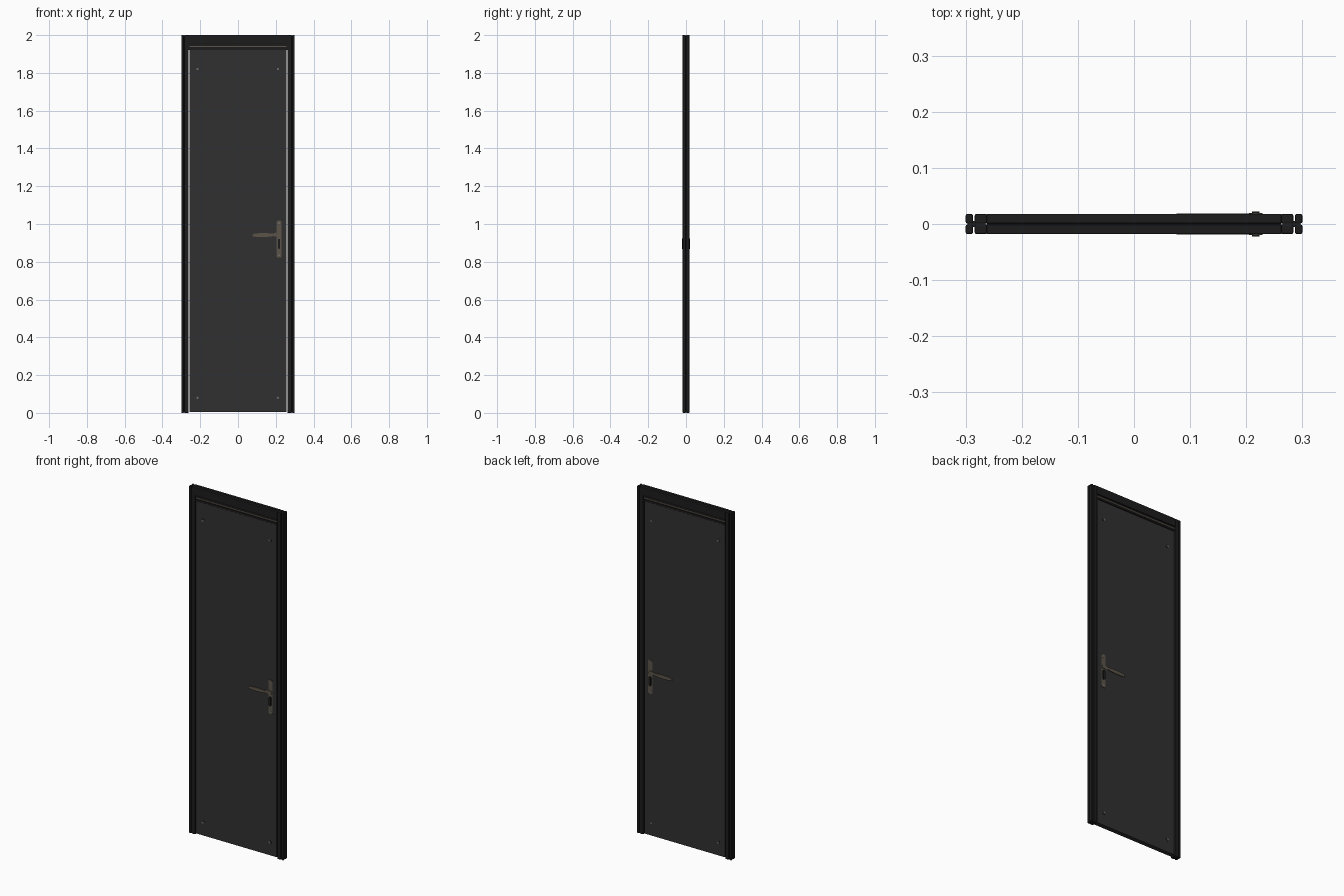
import bpy, bmesh, math

if "Cube" in bpy.data.objects:
    bpy.data.objects.remove(bpy.data.objects["Cube"])


def material(name, rgb):
    m = bpy.data.materials.new(name)
    m.diffuse_color = (*rgb, 1)
    m.use_nodes = True
    m.node_tree.nodes["Principled BSDF"].inputs["Base Color"].default_value = m.diffuse_color
    return m


FRAME = material("black frame", (0.012, 0.012, 0.012))
PANEL = material("charcoal panel", (0.030, 0.030, 0.030))
BRONZE = material("dark bronze", (0.105, 0.088, 0.066))
STEEL = material("grey steel", (0.16, 0.16, 0.16))


def finish(name, bm, mat):
    bmesh.ops.recalc_face_normals(bm, faces=bm.faces)
    mesh = bpy.data.meshes.new(name)
    bm.to_mesh(mesh)
    bm.free()
    mesh.materials.append(mat)
    ob = bpy.data.objects.new(name, mesh)
    bpy.context.collection.objects.link(ob)
    return ob


def box(name, x, y, z, mat, bevel=0.0):
    """Box between (min, max) pairs, with optional edge bevel."""
    bm = bmesh.new()
    bmesh.ops.create_cube(bm, size=1)
    for v in bm.verts:
        v.co = [(r[0] + r[1]) / 2 + c * (r[1] - r[0]) for c, r in zip(v.co, (x, y, z))]
    ob = finish(name, bm, mat)
    if bevel:
        mod = ob.modifiers.new("bevel", 'BEVEL')
        mod.width = bevel
        mod.segments = 2
    return ob


def prism(name, outline, y0, y1, mat):
    """Outline in x and z, extruded from y0 to y1."""
    bm = bmesh.new()
    face = bm.faces.new([bm.verts.new((x, y0, z)) for x, z in outline])
    out = bmesh.ops.extrude_face_region(bm, geom=[face])
    for v in out["geom"]:
        if isinstance(v, bmesh.types.BMVert):
            v.co.y = y1
    return finish(name, bm, mat)


def disc(x, z, r, n):
    return [(x + r * math.cos(2 * math.pi * i / n), z + r * math.sin(2 * math.pi * i / n))
            for i in range(n)]


def rounded(x, z, w, h, r):
    pts = []
    for sx, sz, a in ((1, 1, 0), (-1, 1, 90), (-1, -1, 180), (1, -1, 270)):
        for k in range(4):
            t = math.radians(a + 30 * k)
            pts.append((x + sx * (w / 2 - r) + r * math.cos(t),
                        z + sz * (h / 2 - r) + r * math.sin(t)))
    return pts


# Jambs: outer and inner strips, each in a front and back half around a core
for s, side in ((-1, "left"), (1, "right")):
    def span(a, b):
        return tuple(sorted((s * a, s * b)))
    for f, face in ((-1, "front"), (1, "back")):
        y = tuple(sorted((f * 0.001, f * 0.018)))
        box(f"{side}_{face}_outer_jamb", span(0.287, 0.30), y, (0, 2), FRAME, 0.003)
        box(f"{side}_{face}_inner_jamb", span(0.262, 0.284), y, (0, 2), FRAME, 0.003)
    box(f"{side}_jamb_core", span(0.265, 0.297), (-0.005, 0.005), (0.002, 1.998), FRAME)

# Header with a centre groove and a bronze rail below it
for f, face in ((-1, "front"), (1, "back")):
    y = tuple(sorted((f * 0.001, f * 0.018)))
    box(f"{face}_header", (-0.263, 0.263), y, (1.953, 2), FRAME, 0.002)
box("header_core", (-0.263, 0.263), (-0.012, 0.012), (1.92, 1.996), FRAME)
box("header_rail", (-0.258, 0.258), (-0.015, 0.015), (1.937, 1.943), BRONZE)
box("header_stop", (-0.258, 0.258), (-0.016, 0.016), (1.926, 1.933), FRAME)

# Door leaf
box("door_leaf", (-0.258, 0.256), (-0.013, 0.013), (0.006, 1.921), PANEL)

# Handles and corner fixings on both faces
for f, face in ((-1, "front"), (1, "back")):
    prism(f"{face}_handle_plate", rounded(0.217, 0.92, 0.026, 0.196, 0.008),
          f * 0.012, f * 0.0155, BRONZE)
    lever = [(0.222, 0.951), (0.205, 0.956), (0.19, 0.950), (0.13, 0.952), (0.092, 0.950),
             (0.077, 0.944), (0.076, 0.936), (0.10, 0.931), (0.15, 0.931), (0.19, 0.936),
             (0.205, 0.931), (0.222, 0.934)]
    prism(f"{face}_lever", lever, f * 0.0155, f * 0.019, BRONZE)
    prism(f"{face}_lever_hub", disc(0.217, 0.943, 0.012, 16), f * 0.015, f * 0.0195, BRONZE)
    prism(f"{face}_lock_turn", rounded(0.217, 0.895, 0.013, 0.054, 0.006),
          f * 0.015, f * 0.022, FRAME)
    for z in (0.835, 1.005):
        prism(f"{face}_plate_screw", disc(0.217, z, 0.005, 10), f * 0.015, f * 0.0165, STEEL)
    for x in (-0.215, 0.211):
        for z in (0.08, 1.82):
            prism(f"{face}_corner_fixing", disc(x, z, 0.011, 12), f * 0.012, f * 0.0142, PANEL)
            prism(f"{face}_fixing_cap", disc(x, z, 0.006, 8), f * 0.014, f * 0.0155, STEEL)
